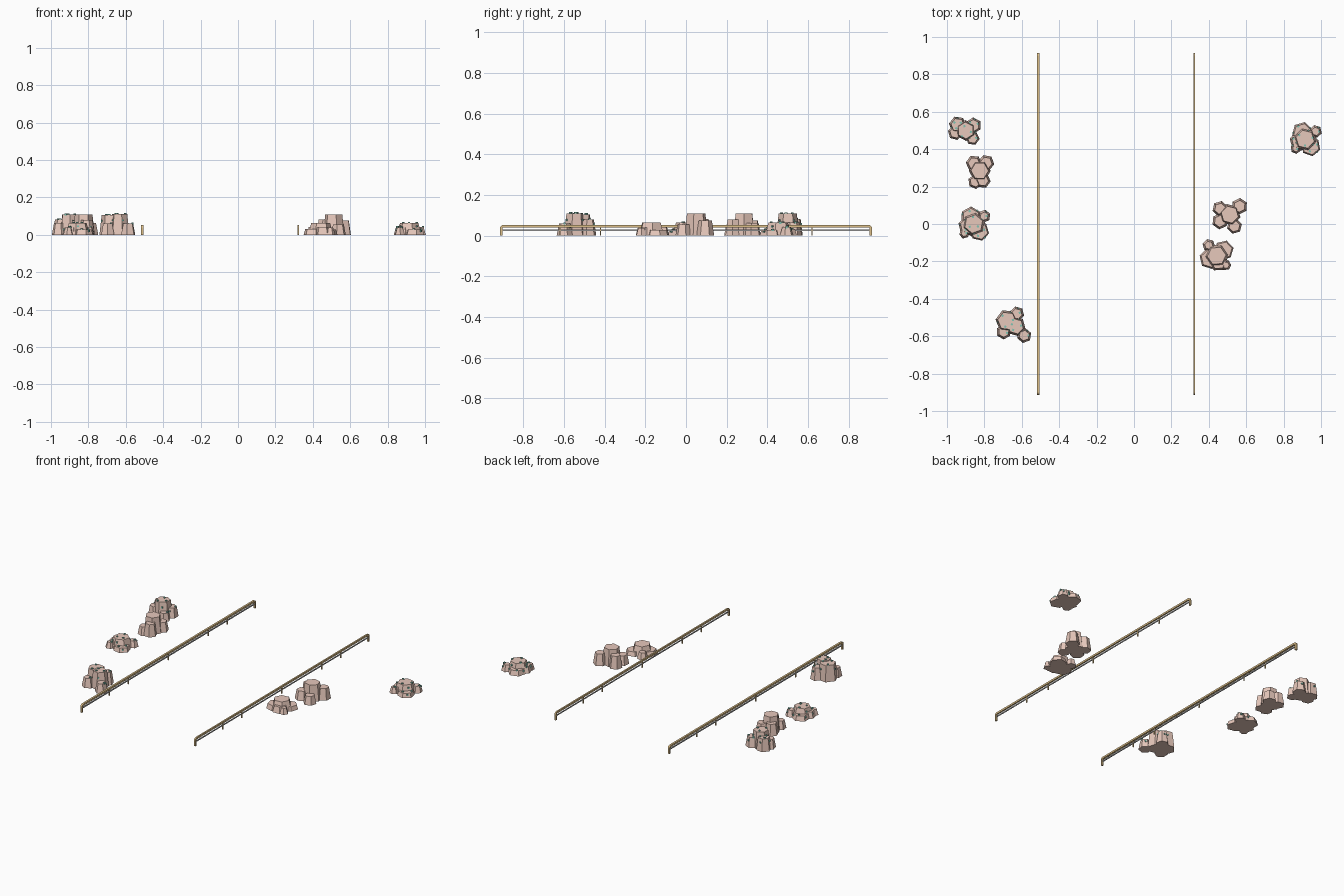
import bpy, bmesh, math, random
from mathutils import Matrix, Vector

if "Cube" in bpy.data.objects:
    bpy.data.objects.remove(bpy.data.objects["Cube"])

random.seed(4)


def material(name, rgb):
    m = bpy.data.materials.new(name)
    m.diffuse_color = (*rgb, 1)
    m.use_nodes = True
    m.node_tree.nodes["Principled BSDF"].inputs["Base Color"].default_value = m.diffuse_color
    return m


ROCK = material("sandstone", (0.80, 0.58, 0.50))
GREEN = material("moss_green", (0.22, 0.55, 0.45))
TAN = material("rail_tan", (0.72, 0.52, 0.25))
GREY = material("rail_grey", (0.55, 0.55, 0.55))


def finish(name, bm, mat, loc=(0, 0, 0)):
    bmesh.ops.recalc_face_normals(bm, faces=bm.faces)
    mesh = bpy.data.meshes.new(name)
    bm.to_mesh(mesh)
    bm.free()
    mesh.materials.append(mat)
    ob = bpy.data.objects.new(name, mesh)
    ob.location = loc
    bpy.context.collection.objects.link(ob)
    return ob


def box(bm, center, size, turn=0):
    mat = (Matrix.Translation(center) @ Matrix.Rotation(turn, 4, 'Z')
           @ Matrix.Diagonal((*size, 1)))
    bmesh.ops.create_cube(bm, size=1, matrix=mat)


# Rock cluster: tapered hexagonal columns (dx, dy, top radius, height)
def rock_cluster(name, loc, columns, flare, turn=0, dots=False):
    bm, spots = bmesh.new(), bmesh.new()
    spin = Matrix.Rotation(turn, 3, 'Z')
    for dx, dy, r, h in columns:
        c = spin @ Vector((dx, dy, 0))
        angle = turn + random.uniform(-0.3, 0.3)
        bmesh.ops.create_cone(
            bm, cap_ends=True, segments=6, radius1=r + flare * min(1, h / 0.06), radius2=r,
            depth=h, matrix=Matrix.Translation((c.x, c.y, h / 2)) @ Matrix.Rotation(angle, 4, 'Z'))
        # little green growths on the top and near the rim
        for k in range(3 if r > 0.03 else 1):
            a = angle + k * 2.1 + random.uniform(-0.4, 0.4)
            d = r * random.uniform(0.5, 0.85)
            box(spots, (c.x + d * math.cos(a), c.y + d * math.sin(a), h), (0.011, 0.011, 0.011), a)
            d = r * 0.92 + flare * 0.25
            box(spots, (c.x + d * math.cos(a + 1), c.y + d * math.sin(a + 1), h * 0.7),
                (0.009, 0.009, 0.009), a + 1)
    finish(name, bm, ROCK, loc)
    if dots:
        finish(name + "_growths", spots, GREEN, loc)
    else:
        spots.free()


# Tall clusters
rock_cluster("tall_rock_back_left", (-0.90, 0.50, 0), [
    (0.00, 0.00, 0.045, 0.108), (-0.036, 0.038, 0.036, 0.082), (0.046, 0.018, 0.032, 0.065),
    (-0.056, 0.0, 0.030, 0.062), (0.028, -0.048, 0.028, 0.052)], 0.011, 0.2, True)
rock_cluster("tall_rock_left", (-0.825, 0.285, 0), [
    (0.00, 0.00, 0.047, 0.108), (-0.013, 0.048, 0.032, 0.075), (0.048, 0.025, 0.032, 0.062),
    (-0.045, -0.045, 0.028, 0.055), (-0.005, -0.055, 0.030, 0.08)], 0.012, 0.4)
rock_cluster("tall_rock_front_left", (-0.645, -0.54, 0), [
    (-0.032, 0.025, 0.050, 0.105), (0.012, -0.008, 0.042, 0.11), (0.025, 0.058, 0.028, 0.08),
    (-0.055, -0.032, 0.028, 0.06), (0.052, -0.062, 0.028, 0.06)], 0.012, 0.1, True)
rock_cluster("tall_rock_right", (0.512, 0.05, 0), [
    (0.00, 0.00, 0.047, 0.108), (0.052, 0.045, 0.032, 0.075), (-0.052, 0.032, 0.030, 0.082),
    (-0.052, -0.035, 0.032, 0.06), (0.025, -0.062, 0.030, 0.055)], 0.012, 0.0)

# Low clusters share one layout, some of them turned
LOW = [(0.00, 0.00, 0.050, 0.064), (-0.015, 0.037, 0.047, 0.032), (0.030, -0.038, 0.045, 0.028),
       (-0.032, -0.01, 0.040, 0.04), (0.056, 0.042, 0.022, 0.042), (-0.05, -0.05, 0.017, 0.038)]
for name, loc, turn, dots in [("low_rock_left", (-0.857, 0.0, 0), 0, True),
                              ("low_rock_back_right", (0.915, 0.453, 0), 0, True),
                              ("low_rock_front_right", (0.442, -0.17, 0), math.pi / 2, False)]:
    rock_cluster(name, loc, LOW, 0.018, turn, dots)


# Rail bar: flat strip with ends bending down to the ground
def rail_bar(name, x, width, top, thick, half):
    edge = []
    for s in (-1, 1):
        side = [(s * half, 0, s * (half - thick), 0)]
        for i in range(5):
            a = math.pi / 2 * i / 4
            co, si = math.cos(a), math.sin(a)
            cy, cz, R, r = half - 0.018, top - 0.018, 0.018, 0.018 - thick
            side.append((s * (cy + R * co), cz + R * si, s * (cy + r * co), cz + r * si))
        edge += side if s < 0 else side[::-1]
    bm = bmesh.new()
    rings = []
    for yo, zo, yi, zi in edge:
        rings.append([bm.verts.new((sx * width / 2, y, z)) for sx, y, z in
                      ((-1, yo, zo), (1, yo, zo), (1, yi, zi), (-1, yi, zi))])
    for p, q in zip(rings, rings[1:]):
        for k in range(4):
            bm.faces.new((p[k], p[(k + 1) % 4], q[(k + 1) % 4], q[k]))
    bm.faces.new(rings[0])
    bm.faces.new(rings[-1][::-1])
    finish(name, bm, mat=TAN, loc=(x, 0, 0))


# The two guard rails with lower bar and posts
for side, x, width in (("left", -0.513, 0.013), ("right", 0.322, 0.010)):
    rail_bar(side + "_rail", x, width, 0.053, 0.012, 0.915)
    bm = bmesh.new()
    box(bm, (x, 0, 0.027), (width * 0.5, 1.81, 0.007))
    finish(side + "_lower_bar", bm, GREY)
    bm = bmesh.new()
    for y in (-0.62, -0.42, 0, 0.42, 0.62):
        box(bm, (x, y, 0.022), (0.006, 0.006, 0.044))
    finish(side + "_posts", bm, TAN)
